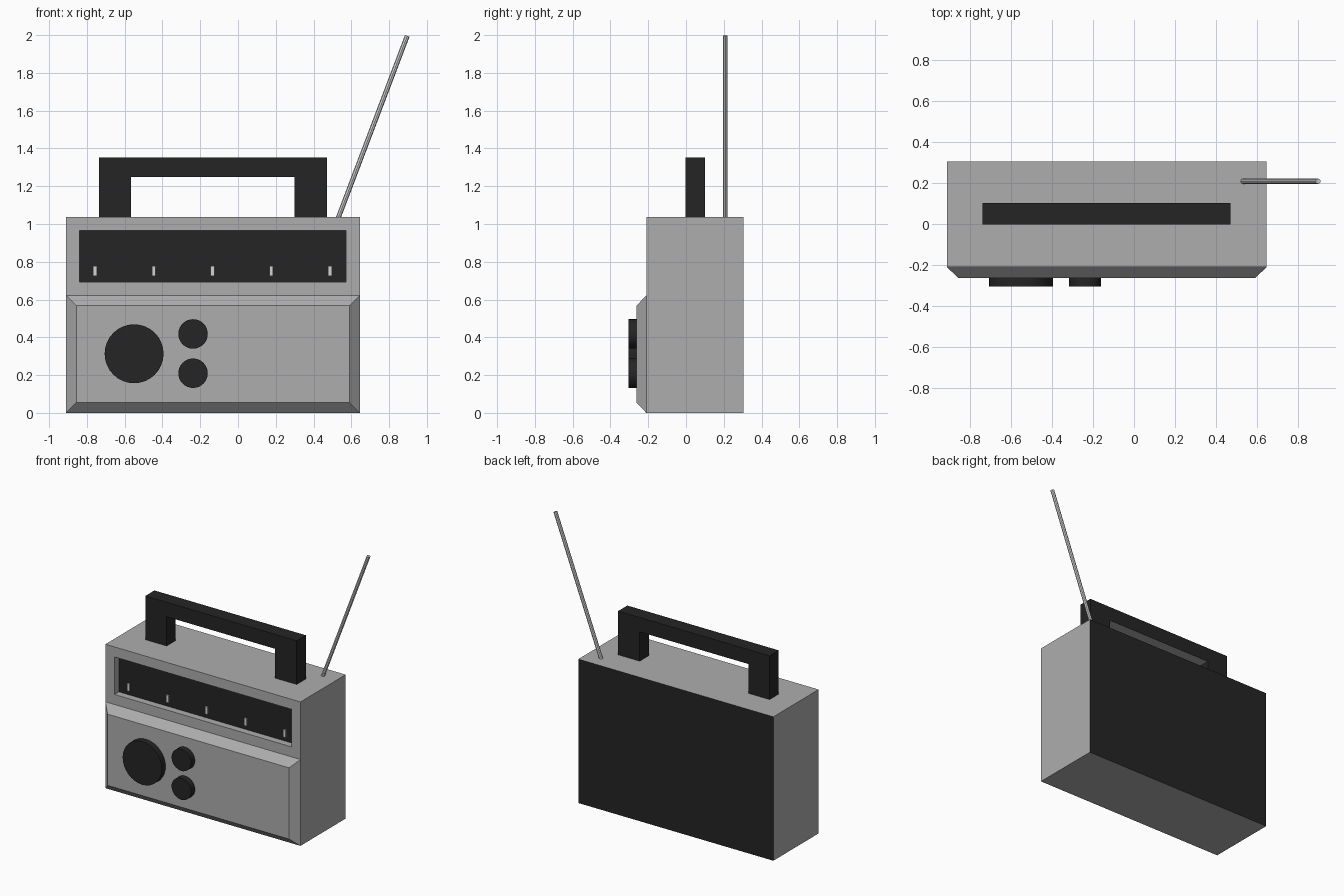
import bpy, bmesh, math
from mathutils import Vector, Matrix

if "Cube" in bpy.data.objects:
    bpy.data.objects.remove(bpy.data.objects["Cube"])


def material(name, rgb):
    m = bpy.data.materials.new(name)
    m.diffuse_color = (*rgb, 1)
    m.use_nodes = True
    m.node_tree.nodes["Principled BSDF"].inputs["Base Color"].default_value = m.diffuse_color
    return m


GREY = material("casing grey", (0.42, 0.42, 0.42))
BLACK = material("matte black", (0.018, 0.018, 0.018))
SILVER = material("light silver", (0.66, 0.66, 0.66))


def make_object(name, bm, *mats):
    bmesh.ops.recalc_face_normals(bm, faces=bm.faces[:])
    mesh = bpy.data.meshes.new(name)
    bm.to_mesh(mesh)
    bm.free()
    for m in mats:
        mesh.materials.append(m)
    ob = bpy.data.objects.new(name, mesh)
    bpy.context.collection.objects.link(ob)
    return ob


def box_bmesh(lo, hi):
    lo, hi = Vector(lo), Vector(hi)
    bm = bmesh.new()
    bmesh.ops.create_cube(bm, size=1, matrix=Matrix.Translation((lo + hi) / 2)
                          @ Matrix.Diagonal((*(hi - lo), 1)))
    return bm


def rod(name, a, b, radius, sides, mat):
    a, b = Vector(a), Vector(b)
    bm = bmesh.new()
    turn = (b - a).to_track_quat('Z', 'Y').to_matrix().to_4x4()
    bmesh.ops.create_cone(bm, cap_ends=True, segments=sides, radius1=radius, radius2=radius,
                          depth=(b - a).length, matrix=Matrix.Translation((a + b) / 2) @ turn)
    return make_object(name, bm, mat)


# Casing: box split at the top of the speaker panel
bm = box_bmesh((-0.91, -0.21, 0), (0.645, 0.305, 1.037))
bmesh.ops.bisect_plane(bm, geom=bm.verts[:] + bm.edges[:] + bm.faces[:],
                       plane_co=(0, 0, 0.622), plane_no=(0, 0, 1))
bm.normal_update()
front = sorted((f for f in bm.faces if f.normal.y < -0.9), key=lambda f: f.calc_center_median().z)
for f in bm.faces:
    if f.normal.y > 0.9:
        f.material_index = 1          # black back panel
# Raised lower panel with sloping edges
bmesh.ops.inset_individual(bm, faces=[front[0]], thickness=0.077, depth=0)
bmesh.ops.translate(bm, verts=front[0].verts[:], vec=(0, -0.052, 0))
# Recessed tuning window with a black back
bmesh.ops.inset_individual(bm, faces=[front[1]], thickness=0.102, depth=0)
window = bmesh.ops.extrude_discrete_faces(bm, faces=[front[1]])["faces"][0]
bmesh.ops.translate(bm, verts=window.verts[:], vec=(0, 0.05, 0))
window.material_index = 1
make_object("casing", bm, GREY, BLACK)

# Tuning scale marks
for i in range(5):
    x = -0.757 + 0.311 * i
    make_object(f"scale_mark_{i + 1}",
                box_bmesh((x - 0.01, -0.169, 0.724), (x + 0.01, -0.159, 0.778)), SILVER)

# Knobs
for name, x, z, r in (("tuning_knob", -0.55, 0.313, 0.156),
                      ("volume_knob", -0.238, 0.418, 0.078),
                      ("tone_knob", -0.238, 0.21, 0.078)):
    knob = rod(name, (x, -0.26, z), (x, -0.305, z), r, 32, BLACK)
    bpy.context.view_layer.objects.active = knob
    knob.select_set(True)
    bpy.ops.object.shade_smooth_by_angle(angle=math.radians(30))
    knob.select_set(False)

# Carrying handle: arch profile extruded in depth, grey under the grip
bm = bmesh.new()
profile = [(-0.737, 1.037), (-0.567, 1.037), (-0.567, 1.248), (0.298, 1.248),
           (0.298, 1.037), (0.47, 1.037), (0.47, 1.352), (-0.737, 1.352)]
face = bm.faces.new([bm.verts.new((x, -0.003, z)) for x, z in profile])
new = bmesh.ops.extrude_face_region(bm, geom=[face])["geom"]
bmesh.ops.translate(bm, verts=[v for v in new if isinstance(v, bmesh.types.BMVert)], vec=(0, 0.104, 0))
bmesh.ops.recalc_face_normals(bm, faces=bm.faces[:])
for f in bm.faces:
    if f.normal.z < -0.9 and f.calc_center_median().z > 1.2:
        f.material_index = 1
make_object("carrying_handle", bm, BLACK, GREY)

# Aerial
rod("aerial", (0.526, 0.208, 1.02), (0.896, 0.208, 1.996), 0.013, 8, SILVER)
